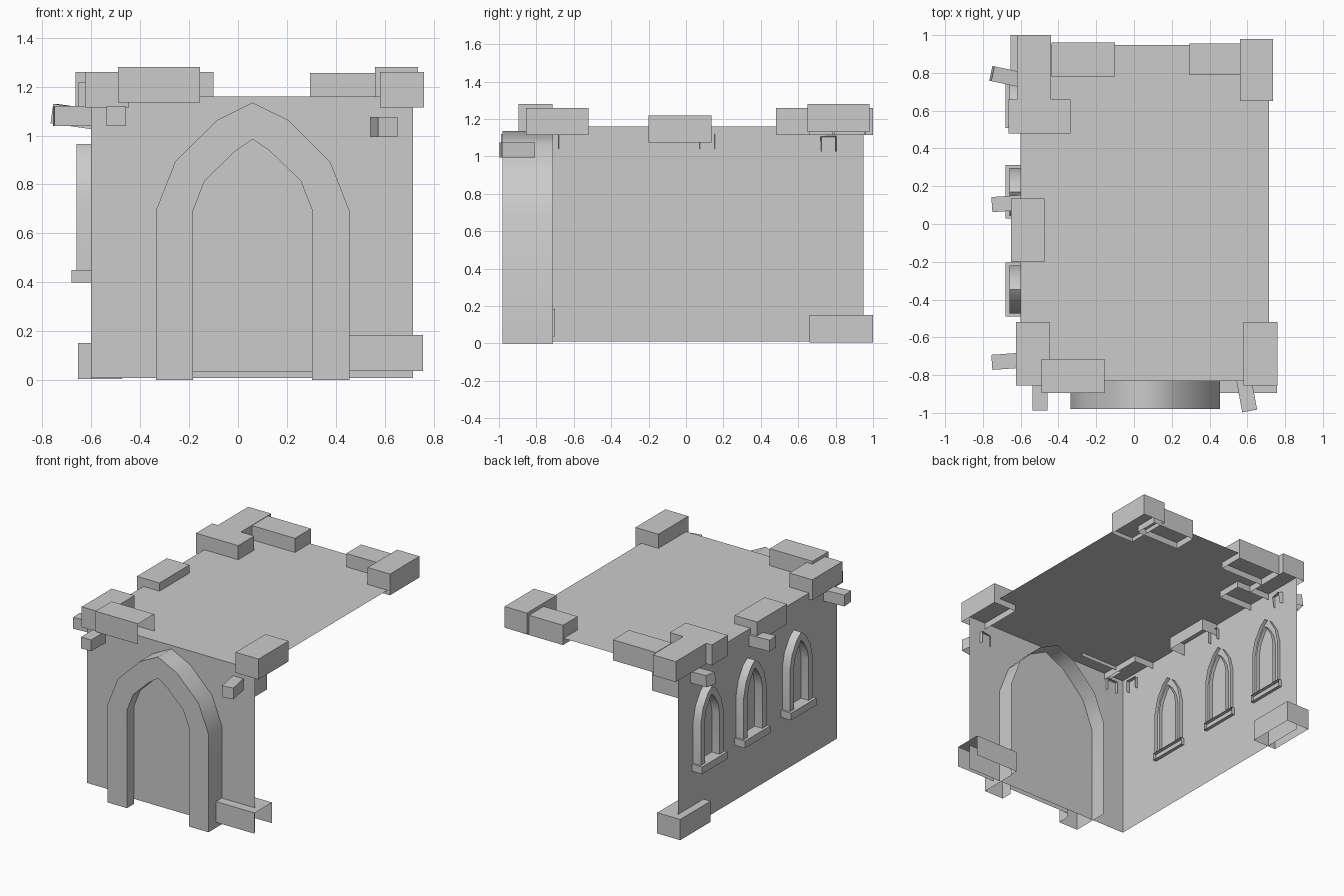
import bpy
from math import radians

cube = bpy.data.objects.get("Cube")
if cube:
    bpy.data.objects.remove(cube, do_unlink=True)

stone = bpy.data.materials.new("grey stone")
stone.use_nodes = True
GREY = (0.6, 0.6, 0.6, 1)
stone.diffuse_color = GREY
stone.node_tree.nodes["Principled BSDF"].inputs["Base Color"].default_value = GREY

SIDES = {"left": (1, 3, 7, 5), "right": (0, 4, 6, 2), "front": (0, 1, 5, 4),
         "back": (2, 6, 7, 3), "top": (4, 5, 7, 6), "bottom": (0, 2, 3, 1)}


def make(name, verts, faces):
    mesh = bpy.data.meshes.new(name)
    mesh.from_pydata(verts, [], faces)
    mesh.materials.append(stone)
    obj = bpy.data.objects.new(name, mesh)
    bpy.context.collection.objects.link(obj)
    return obj


def box(name, xs, ys, zs, keep=None, skip=("bottom",)):
    """Box shell that has only the wanted sides."""
    verts = [(x, y, z) for z in zs for y in ys for x in xs]
    keep = keep or [s for s in SIDES if s not in skip]
    return make(name, verts, [SIDES[s] for s in keep])


def mirrored(half):
    """Half outline from the foot to the apex, completed on the other side."""
    return [(-u, z) for u, z in half] + [(u, z) for u, z in half[-2::-1]]


def arch(name, outer, inner, face, outer_back, inner_back):
    """Pointed frame facing -y, open at the rear."""
    o, i = mirrored(outer), mirrored(inner)
    n = len(o)
    rows = [(o, outer_back), (o, face), (i, face), (i, inner_back)]
    verts = [(u, y, z) for line, y in rows for u, z in line]
    faces = [(r * n + k, r * n + k + 1, (r + 1) * n + k + 1, (r + 1) * n + k)
             for r in range(3) for k in range(n - 1)]
    obj = make(name, verts, faces)
    obj.data.shade_smooth()
    obj.data.set_sharp_from_angle(angle=radians(60))
    return obj


# Walls and roof: thin sheets, with the left and back sides open
X, Y, Z = (-0.6, 0.715), (-0.83, 0.948), (0.01, 1.16)
for name, side in (("front_wall", "front"), ("right_wall", "right"), ("roof", "top")):
    box(name, X, Y, Z, keep=[side])

# Doorway
door_outer = [(0.395, 0), (0.395, 0.695), (0.317, 0.893), (0.147, 1.062), (0, 1.135)]
door_inner = [(0.243, 0), (0.243, 0.695), (0.196, 0.815), (0.07, 0.937), (0, 0.985)]
frame = arch("door_arch", door_outer, door_inner, -0.98, -0.71, -0.90)
panel_line = mirrored([(0.243, 0.035)] + door_inner[1:])
panel = make("door_panel", [(u, -0.90, z) for u, z in panel_line],
             [tuple(reversed(range(len(panel_line))))])
for part in (frame, panel):
    part.location.x = 0.06

# Pointed windows with sills along the right wall
win_outer = [(0.127, 0.45), (0.127, 0.745), (0.102, 0.845), (0.047, 0.93), (0, 0.965)]
win_inner = [(0.082, 0.45), (0.082, 0.745), (0.066, 0.815), (0.026, 0.882), (0, 0.91)]
for n, y in enumerate((-0.347, 0.17, 0.65), 1):
    window = arch(f"window_arch_{n}", win_outer, win_inner, -0.06, 0.025, 0.025)
    window.location = (-0.6, y, 0)
    window.rotation_euler.z = radians(-90)
    box(f"window_sill_{n}", (-0.68, -0.575), (y - 0.142, y + 0.142), (0.4, 0.45),
        skip=("left",))

# Loose stone blocks on the roof edges and corners
BLOCKS = {
    "front_left_corner_block": ((0.58, 0.76), (-0.855, -0.52), (1.115, 1.26)),
    "front_right_corner_block": ((-0.625, -0.445), (-0.855, -0.52), (1.115, 1.26)),
    "right_middle_block": ((-0.652, -0.475), (-0.2, 0.135), (1.075, 1.218)),
    "right_rear_block": ((-0.665, -0.335), (0.48, 0.66), (1.115, 1.26)),
    "back_right_corner_block": ((-0.62, -0.44), (0.66, 1.0), (1.115, 1.26)),
    "back_right_block": ((-0.437, -0.1), (0.78, 0.96), (1.115, 1.26)),
    "back_left_corner_block": ((0.56, 0.735), (0.65, 0.98), (1.13, 1.28)),
    "back_left_block": ((0.295, 0.63), (0.79, 0.955), (1.115, 1.255)),
    "back_right_foot_block": ((-0.655, -0.475), (0.66, 1.0), (0.005, 0.152)),
}
for name, size in BLOCKS.items():
    box(name, *size)

# Front blocks are hollow at their left end too
box("front_top_block", (-0.49, -0.155), (-0.895, -0.715), (1.135, 1.28),
    skip=("bottom", "left"))
box("front_foot_block", (0.42, 0.757), (-0.895, -0.70), (0.038, 0.185),
    skip=("bottom", "left"))

# Small crooked stones that stick out under the roof: position, pitch, turn
STONES = {
    "front_right_stone": ((-0.498, -0.81, 1.08), 0, 0),
    "front_left_stone": ((0.58, -0.815, 1.035), 0, 10.5),
    "right_front_stone": ((-0.575, -0.72, 1.08), 0, -86),
    "right_middle_stone": ((-0.575, 0.115, 1.08), 0, -86),
    "right_rear_stone": ((-0.58, 0.76, 1.065), -8, -102),
}
for name, (spot, pitch, turn) in STONES.items():
    bit = box(name, (-0.04, 0.04), (-0.178, 0), (-0.04, 0.04), skip=("bottom", "back"))
    bit.location = spot
    bit.rotation_euler = (radians(pitch), 0, radians(turn))
